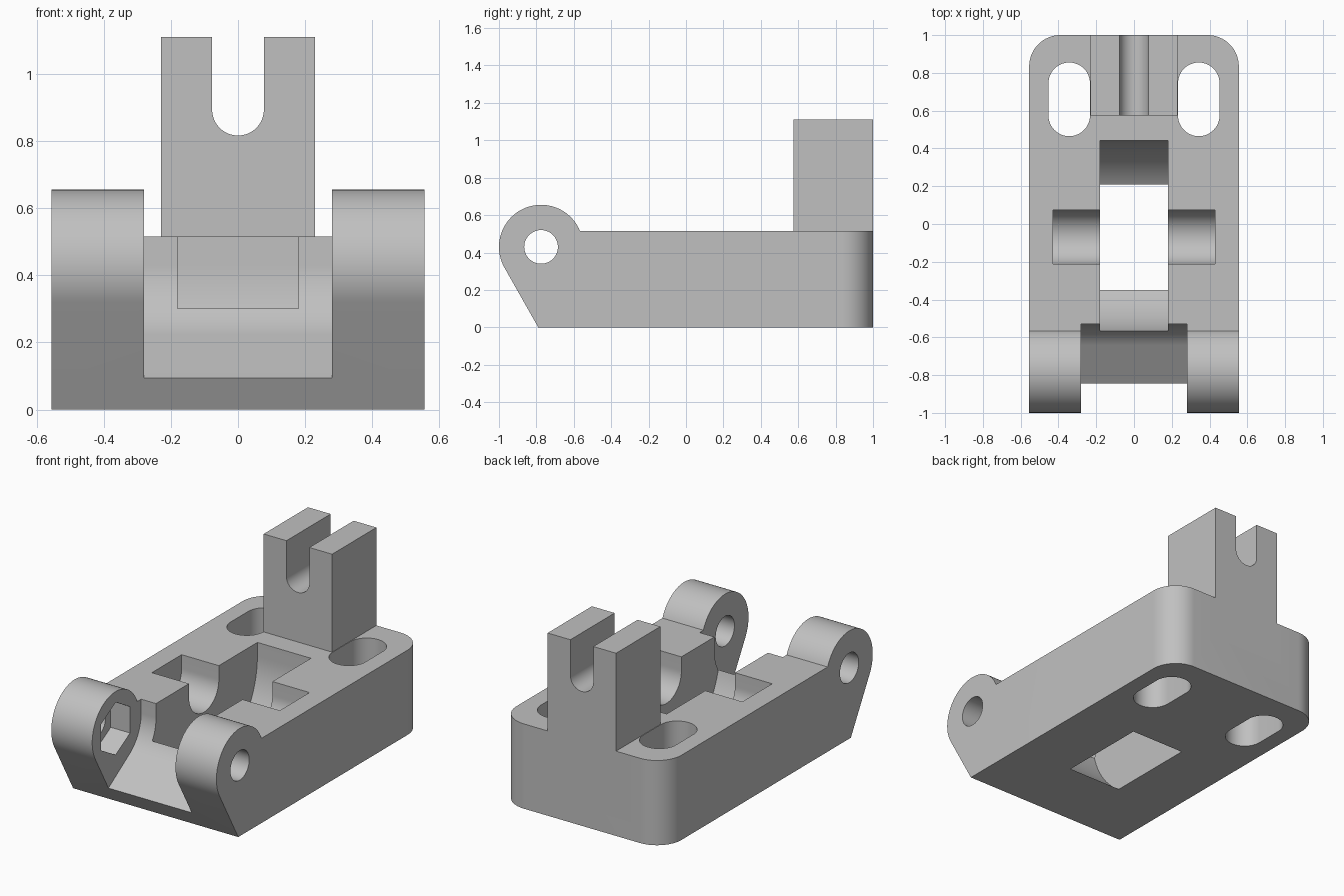
import bpy
import bmesh
from math import sin, cos, pi, radians

default = bpy.data.objects.get("Cube")
if default:
    bpy.data.objects.remove(default, do_unlink=True)

grey = bpy.data.materials.new("plain_grey")
grey.use_nodes = True
colour = (0.53, 0.53, 0.53, 1)
grey.diffuse_color = colour
grey.node_tree.nodes["Principled BSDF"].inputs["Base Color"].default_value = colour


def arc(cx, cy, r, start, end, steps=32):
    """Points along an arc, angles in degrees."""
    angles = [radians(start + (end - start) * i / steps) for i in range(steps + 1)]
    return [(cx + r * cos(a), cy + r * sin(a)) for a in angles]


def circle(cx, cy, r, steps=48, start=0):
    return arc(cx, cy, r, start, start + 360, steps)[:-1]


def prism(name, profile, axis, low, high, round_edges=None):
    """Extrude a flat profile along an axis from low to high."""
    place = {
        "x": lambda p, t: (t, p[0], p[1]),
        "y": lambda p, t: (p[0], t, p[1]),
        "z": lambda p, t: (p[0], p[1], t),
    }[axis]
    bm = bmesh.new()
    near = [bm.verts.new(place(p, low)) for p in profile]
    far = [bm.verts.new(place(p, high)) for p in profile]
    bm.faces.new(near)
    bm.faces.new(far)
    for i in range(len(profile)):
        j = (i + 1) % len(profile)
        bm.faces.new((near[i], near[j], far[j], far[i]))
    bmesh.ops.recalc_face_normals(bm, faces=bm.faces)
    if round_edges:
        rule, radius = round_edges
        edges = [e for e in bm.edges if rule(e)]
        bmesh.ops.bevel(bm, geom=edges, offset=radius, segments=16,
                        profile=0.5, affect="EDGES")
    mesh = bpy.data.meshes.new(name)
    bm.to_mesh(mesh)
    bm.free()
    mesh.materials.append(grey)
    obj = bpy.data.objects.new(name, mesh)
    bpy.context.collection.objects.link(obj)
    return obj


def combine(target, tool, operation="DIFFERENCE"):
    """Apply a boolean and discard the tool."""
    mod = target.modifiers.new("combine", "BOOLEAN")
    mod.operation = operation
    mod.solver = "EXACT"
    mod.object = tool
    bpy.context.view_layer.objects.active = target
    bpy.ops.object.modifier_apply(modifier=mod.name)
    bpy.data.objects.remove(tool, do_unlink=True)


half_width = 0.555
deck = 0.515
pin_y, pin_z = -0.775, 0.43
wheel_y = -0.07


def rear_corner(edge):
    a, b = (v.co for v in edge.verts)
    return a.y > 0.99 and b.y > 0.99 and abs(a.x - b.x) < 0.01


# Base with hinge knuckles at the front and rounded rear corners
side = [(1, 0), (1, deck)] + arc(pin_y, pin_z, 0.225, 22.2, 209.5, 48) + [(-0.79, 0)]
body = prism("hinged_base", side, "x", -half_width, half_width, (rear_corner, 0.165))

# Upright post with a round-bottomed notch
post = prism("slotted_post", [(-0.23, 0.3), (0.23, 0.3), (0.23, 1.11), (-0.23, 1.11)],
             "y", 0.575, 1)
notch = arc(0, 0.893, 0.077, 180, 360) + [(0.077, 1.3), (-0.077, 1.3)]
combine(post, prism("notch", notch, "y", 0.4, 1.2))
combine(body, post, "UNION")

# Gap between the knuckles, with a curved back and a sloping floor
gap = arc(pin_y, pin_z, 0.245, 0, -57.3) + [(-1.2, -0.135), (-1.2, 1), (-0.53, 1)]
combine(body, prism("hinge_gap", gap, "x", -0.28, 0.28))

# Wheel well, open through the floor
well = arc(wheel_y, pin_z, 0.513, 180, 360, 64) + [(0.443, 1), (-0.583, 1)]
combine(body, prism("wheel_well", well, "x", -0.18, 0.18))

# Axle seat across the wheel well
seat = arc(wheel_y, pin_z, 0.143, 180, 360) + [(wheel_y + 0.143, 1), (wheel_y - 0.143, 1)]
combine(body, prism("axle_seat", seat, "x", -0.43, 0.43))

# Mounting slots on both sides of the post
for s in (-1, 1):
    slot = arc(s * 0.343, 0.745, 0.11, 0, 180) + arc(s * 0.343, 0.575, 0.11, 180, 360)
    combine(body, prism("mounting_slot", slot, "z", -0.2, 0.8))

# Pin holes and the nut pocket in one knuckle
combine(body, prism("pin_hole", circle(pin_y, pin_z, 0.09), "x", -0.8, 0.8))
combine(body, prism("nut_pocket", circle(pin_y, pin_z, 0.16, 6, 90), "x", -0.41, -0.2))

bpy.ops.object.select_all(action="DESELECT")
body.select_set(True)
bpy.context.view_layer.objects.active = body
bpy.ops.object.shade_smooth_by_angle(angle=radians(25))
